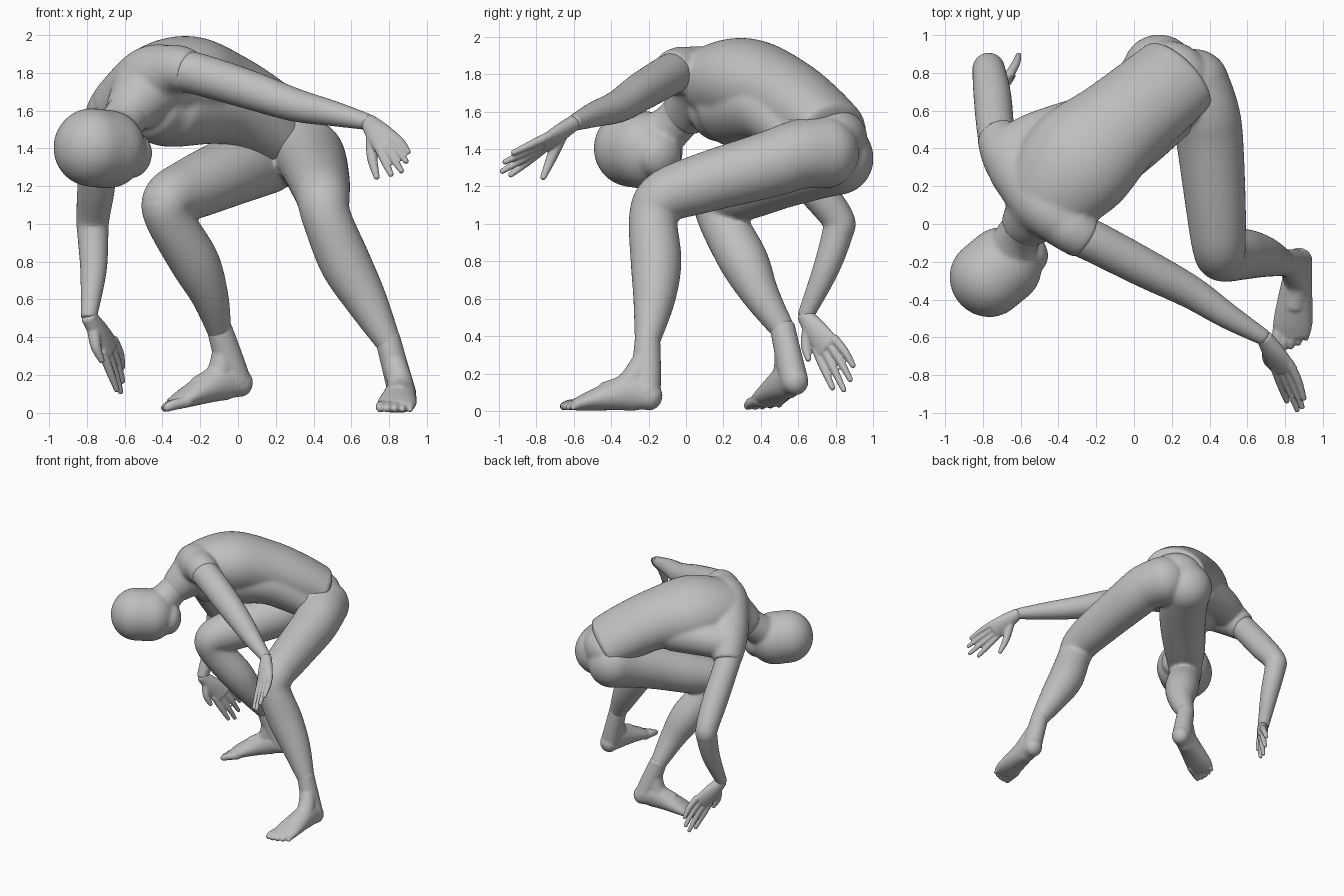
import bpy
import bmesh
import math
from mathutils import Vector

default_cube = bpy.data.objects.get("Cube")
if default_cube:
    bpy.data.objects.remove(default_cube, do_unlink=True)

grey = bpy.data.materials.new("plain grey")
grey.use_nodes = True
GREY = (0.52, 0.52, 0.52, 1)
grey.diffuse_color = GREY
grey.node_tree.nodes["Principled BSDF"].inputs["Base Color"].default_value = GREY

X, Z = Vector((1, 0, 0)), Vector((0, 0, 1))


def catmull(a, b, c, d, t):
    """Smooth value between b and c."""
    return [0.5 * (2 * q + (r - p) * t + (2 * p - 5 * q + 4 * r - s) * t * t
                   + (3 * q - p - 3 * r + s) * t ** 3)
            for p, q, r, s in zip(a, b, c, d)]


def loft(bm, stations, side, dome, steps=6, count=36):
    """Closed tube through (x, y, z, half width, half height) stations with domed ends."""
    rows = [tuple(s) if len(s) == 5 else (*s, s[3]) for s in stations]
    padded = [rows[0], *rows, rows[-1]]
    path = [catmull(*padded[i:i + 4], k / steps)
            for i in range(len(rows) - 1) for k in range(steps)]
    path.append(list(rows[-1]))
    points = [Vector(p[:3]) for p in path]
    last = len(path) - 1
    angles = [math.radians(a) for a in range(12, 90, 12)]
    rings = []
    for i, p in enumerate(path):
        tangent = (points[min(i + 1, last)] - points[max(i - 1, 0)]).normalized()
        across = (side - tangent * side.dot(tangent)).normalized()
        upward = tangent.cross(across)
        layers = [(0, 1)]
        if i == 0:
            layers = [(-math.sin(a), math.cos(a)) for a in reversed(angles)] + layers
        elif i == last:
            layers += [(math.sin(a), math.cos(a)) for a in angles]
        for shift, scale in layers:
            centre = points[i] + tangent * shift * dome * min(p[3], p[4])
            rings.append([bm.verts.new(
                centre + across * math.cos(math.tau * j / count) * p[3] * scale
                + upward * math.sin(math.tau * j / count) * p[4] * scale)
                for j in range(count)])
    for low, high in zip(rings, rings[1:]):
        for j in range(count):
            k = (j + 1) % count
            bm.faces.new((low[j], low[k], high[k], high[j]))
    bm.faces.new(reversed(rings[0]))
    bm.faces.new(rings[-1])


def part(name, lofts, voxel=0.012, smoothing=6):
    """Fuse several lofts into one smooth part."""
    bm = bmesh.new()
    for stations, side, dome in lofts:
        loft(bm, stations, side, dome)
    bmesh.ops.recalc_face_normals(bm, faces=bm.faces)
    mesh = bpy.data.meshes.new(name)
    bm.to_mesh(mesh)
    bm.free()
    obj = bpy.data.objects.new(name, mesh)
    bpy.context.collection.objects.link(obj)
    remesh = obj.modifiers.new("Fuse", "REMESH")
    remesh.mode = "VOXEL"
    remesh.voxel_size = voxel
    relax = obj.modifiers.new("Relax", "SMOOTH")
    relax.factor = 0.5
    relax.iterations = smoothing
    bpy.ops.object.select_all(action="DESELECT")
    obj.select_set(True)
    bpy.context.view_layer.objects.active = obj
    for modifier in ("Fuse", "Relax"):
        bpy.ops.object.modifier_apply(modifier=modifier)
    obj.data.materials.clear()
    obj.data.materials.append(grey)
    bpy.ops.object.shade_smooth()


# Torso: back, belly, flank, shoulder girdle and both shoulder caps
trunk_side = Vector((0.7, -0.65, 0.26)).normalized()
spine = [(0.23, 0.78, 1.49, 0.24, 0.18), (0.1, 0.67, 1.58, 0.25, 0.2),
         (-0.08, 0.52, 1.68, 0.265, 0.22), (-0.29, 0.33, 1.74, 0.31, 0.25),
         (-0.45, 0.15, 1.73, 0.26, 0.21), (-0.53, 0.05, 1.65, 0.17, 0.16),
         (-0.59, -0.02, 1.575, 0.125, 0.125)]
belly = [(0.19, 0.61, 1.44, 0.17, 0.13), (-0.05, 0.45, 1.6, 0.21, 0.18),
         (-0.35, 0.27, 1.62, 0.25, 0.21), (-0.46, 0.16, 1.61, 0.2, 0.17)]
flank = [(-0.64, 0.4, 1.58, 0.13), (-0.5, 0.46, 1.6, 0.14), (-0.25, 0.52, 1.62, 0.16)]
girdle = [(-0.34, -0.01, 1.815, 0.13), (-0.47, 0.1, 1.78, 0.16), (-0.63, 0.3, 1.63, 0.15)]
right_cap = [(-0.45, 0.2, 1.7, 0.17), (-0.63, 0.32, 1.62, 0.155), (-0.725, 0.47, 1.47, 0.112)]
left_cap = [(-0.45, 0.08, 1.77, 0.16), (-0.34, -0.02, 1.82, 0.13), (-0.26, -0.075, 1.805, 0.118)]
part("torso", [(spine, trunk_side, 0.3), (belly, trunk_side, 0.6), (flank, Z, 0.6), (girdle, Z, 0.5),
               (right_cap, X, 0.15), (left_cap, Z, 0.15)], smoothing=14)

# Head and neck
cranium = [(-0.775, -0.29, 1.405, 0.208), (-0.69, -0.22, 1.395, 0.208)]
jaw = [(-0.72, -0.25, 1.4, 0.2), (-0.63, -0.19, 1.38, 0.175), (-0.56, -0.14, 1.365, 0.125)]
neck = [(-0.57, -0.01, 1.6, 0.118), (-0.61, -0.06, 1.54, 0.118), (-0.66, -0.15, 1.46, 0.13)]
part("head", [(cranium, Z, 0.95), (jaw, Z, 0.75), (neck, X, 0.3)], smoothing=12)

# Hips and legs
hips = [(0.22, 0.79, 1.43, 0.21, 0.19), (0.14, 0.68, 1.53, 0.23, 0.18)]
left_leg = [(0.31, 0.74, 1.385, 0.195), (0.37, 0.6, 1.37, 0.185), (0.4, 0.45, 1.32, 0.178),
            (0.435, 0.07, 1.212, 0.158), (0.45, -0.12, 1.14, 0.142), (0.47, -0.175, 1.03, 0.13),
            (0.565, -0.16, 0.8, 0.136), (0.675, -0.17, 0.6, 0.113), (0.79, -0.205, 0.385, 0.071)]
right_leg = [(0.14, 0.81, 1.355, 0.2), (0.06, 0.68, 1.32, 0.192), (-0.08, 0.5, 1.26, 0.18),
             (-0.25, 0.32, 1.185, 0.164), (-0.365, 0.19, 1.13, 0.14), (-0.365, 0.19, 1.03, 0.127),
             (-0.23, 0.31, 0.8, 0.131), (-0.15, 0.4, 0.62, 0.1), (-0.1, 0.515, 0.44, 0.066)]
part("hips_and_legs", [(hips, trunk_side, 0.8), (left_leg, X, 0.95), (right_leg, X, 0.95)], smoothing=8)

# Arms
left_arm = [(-0.3, -0.055, 1.81, 0.11), (-0.2, -0.1, 1.79, 0.11), (0.06, -0.235, 1.71, 0.103),
            (0.3, -0.36, 1.63, 0.088), (0.5, -0.49, 1.585, 0.068), (0.695, -0.605, 1.538, 0.043)]
right_arm = [(-0.72, 0.42, 1.52, 0.1), (-0.735, 0.52, 1.4, 0.1), (-0.75, 0.68, 1.2, 0.1),
             (-0.768, 0.81, 1.03, 0.088), (-0.768, 0.81, 0.95, 0.083),
             (-0.765, 0.745, 0.75, 0.07), (-0.79, 0.635, 0.5, 0.043)]
part("left_arm", [(left_arm, Z, 0.1)], smoothing=4)
part("right_arm", [(right_arm, X, 0.1)], smoothing=4)


def hand(name, wrist, index, pinky, tips, thumb):
    """Palm from wrist to knuckles, four fingers and a thumb."""
    wrist, index, pinky, thumb = (Vector(v) for v in (wrist, index, pinky, thumb))
    across = (pinky - index).normalized()
    middle = (index + pinky) / 2
    palm = [(*wrist, 0.044, 0.042), (*wrist.lerp(middle, 0.45), 0.066, 0.042),
            (*wrist.lerp(middle, 0.95), 0.08, 0.03)]
    lofts = [(palm, across, 0.4)]
    for i, tip in enumerate(tips):
        knuckle = index.lerp(pinky, i / 3)
        tip = Vector(tip)
        start = knuckle.lerp(wrist, 0.15)
        lofts.append(([(*start, 0.025), (*knuckle.lerp(tip, 0.4), 0.022), (*tip, 0.015)], across, 0.7))
    root = wrist.lerp(index, 0.3)
    bend = root.lerp(thumb, 0.5) - across * 0.02
    lofts.append(([(*root, 0.035), (*bend, 0.028), (*thumb, 0.016)], across, 0.7))
    part(name, lofts, voxel=0.007, smoothing=3)


hand("left_hand", (0.69, -0.6, 1.54), (0.76, -0.8, 1.37), (0.845, -0.76, 1.455),
     [(0.81, -0.94, 1.26), (0.865, -0.985, 1.28), (0.89, -0.97, 1.33), (0.9, -0.925, 1.38)],
     (0.735, -0.765, 1.245))
hand("right_hand", (-0.79, 0.635, 0.51), (-0.705, 0.71, 0.29), (-0.635, 0.82, 0.365),
     [(-0.64, 0.785, 0.12), (-0.62, 0.845, 0.11), (-0.61, 0.88, 0.165), (-0.61, 0.895, 0.24)],
     (-0.72, 0.655, 0.275))


def foot(name, ankle, heel, forward, inner_sign):
    """Heel, instep and five toes laid out along the forward direction."""
    forward = Vector(forward).normalized()
    inner = Z.cross(forward).normalized() * inner_sign
    up = (Z - forward * forward.z).normalized()
    heel, ankle = Vector(heel), Vector(ankle)

    def at(ahead, high, sideways=0):
        return heel + forward * ahead + up * high + inner * sideways

    sole = [(*at(0.01, 0.075), 0.07, 0.073), (*at(0.1, 0.1), 0.077, 0.1),
            (*at(0.22, 0.08), 0.092, 0.078), (*at(0.34, 0.052), 0.104, 0.052),
            (*at(0.4, 0.036), 0.098, 0.036)]
    shank = [(*ankle, 0.067), (*ankle.lerp(at(0.035, 0.09), 0.5), 0.07, 0.076),
             (*at(0.03, 0.09), 0.075)]
    instep = [(*ankle.lerp(at(0.06, 0.12), 0.45), 0.062), (*at(0.13, 0.14), 0.068),
              (*at(0.25, 0.09), 0.065)]
    lofts = [(sole, inner, 0.9), (shank, inner, 0.4), (instep, inner, 0.6)]
    for i in range(5):
        sideways = 0.074 - 0.038 * i
        size = 0.029 - 0.0025 * i
        reach = 0.485 - 0.004 * i * i
        lofts.append(([(*at(0.36, 0.035, sideways), size), (*at(reach - 0.04, 0.034, sideways), size),
                       (*at(reach, size * 0.85, sideways), size * 0.8)], inner, 0.9))
    part(name, lofts, voxel=0.008, smoothing=6)


foot("left_foot", (0.79, -0.205, 0.4), (0.875, -0.18, 0), (-0.1, -1, 0), -1)
foot("right_foot", (-0.1, 0.515, 0.45), (0.035, 0.595, 0.085), (-0.45, -0.2, -0.085), 1)
